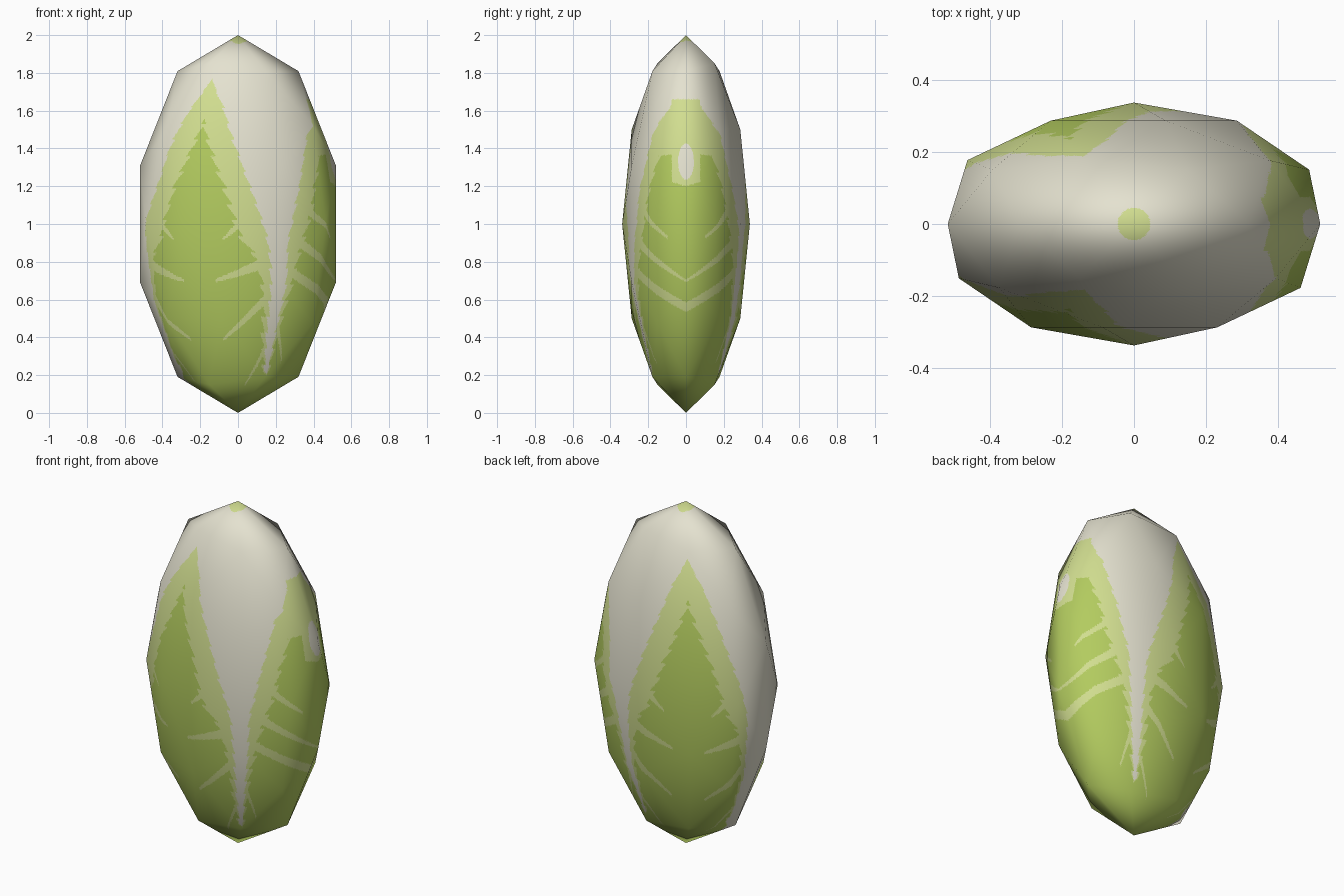
import bpy, bmesh, math
from mathutils import Matrix, Vector

if "Cube" in bpy.data.objects:
    bpy.data.objects.remove(bpy.data.objects["Cube"])

A, B = 0.545, 0.338          # half width and half depth; half height is 1


def material(name, rgb):
    m = bpy.data.materials.new(name)
    m.diffuse_color = (*rgb, 1)
    m.use_nodes = True
    m.node_tree.nodes["Principled BSDF"].inputs["Base Color"].default_value = m.diffuse_color
    return m


def interp(table, z):
    """Linear lookup in (z, value) pairs sorted by falling z."""
    if z >= table[0][0]:
        return table[0][1]
    for (z0, v0), (z1, v1) in zip(table, table[1:]):
        if z >= z1:
            return v0 + (v1 - v0) * (z0 - z) / (z0 - z1)
    return table[-1][1]


# Leaf outlines: half angle in degrees around the body at each height
SIDE_RIM = [(1.80, -3), (1.7, 7), (1.6, 15), (1.35, 26), (1.2, 32), (1.05, 38),
            (0.94, 42), (0.84, 44), (0.6, 46), (0.4, 47), (0.22, 50), (0.12, 66)]
SIDE_CORE = [(1.60, -3), (1.4, 7), (1.21, 16), (1.05, 22), (0.92, 27),
             (0.81, 37), (0.6, 42), (0.4, 44), (0.22, 49), (0.12, 66)]
END_RIM = [(1.67, -2), (1.655, 13), (1.6, 23), (1.47, 38), (1.32, 45), (1.18, 51),
           (1.0, 56), (0.9, 59), (0.4, 61), (0.22, 62), (0.12, 66)]
END_CORE = [(1.375, -2), (1.36, 28), (1.2, 37), (1.0, 44), (0.8, 52),
            (0.6, 57), (0.4, 59), (0.22, 61), (0.12, 66)]

# Veins: start angle, start z, end angle, end z, start and end half thickness
SIDE_VEINS = [(31, 1.06, 16, 0.92, .035, .006), (44, 0.81, 11, 0.70, .035, .008),
              (48, 0.65, 14, 0.39, .035, .008), (49, 0.37, 34, 0.15, .03, .008)]
END_VEINS = [(54, 1.14, 18, 0.93, .03, .008), (60, 0.95, 0, 0.70, .032, .006),
             (62, 0.77, 0, 0.56, .026, .026), (62, 0.50, 48, 0.27, .03, .008)]


def on_vein(d, z, veins):
    for d0, z0, d1, z1, w0, w1 in veins:
        t = (d0 - d) / (d0 - d1)
        if 0 <= t <= 1:
            mid = z0 + (z1 - z0) * (t + 0.25 * t * (1 - t))
            if abs(z - mid) < w0 + (w1 - w0) * t:
                return True
    return False


def colour_index(p):
    """0 pale stalk, 1 light green rim, 2 green leaf."""
    x, y, z = p
    if z > 1.9:
        return 1 if math.hypot(x, y) < 0.045 else 0
    if z < 0.13:
        return 2
    az = abs(math.degrees(math.atan2(y / B, x / A)))   # mirrored front to back
    end = az < 62
    if end:
        d, rim, core, veins = az, END_RIM, END_CORE, END_VEINS
        # pale notch and light pocket in the end leaf
        if (y / 0.042) ** 2 + ((z - 1.33) / 0.095) ** 2 < 1:
            return 0
        if abs(y) < 0.075 and z > 1.2 + 0.3 * abs(y):
            return 1 if z < 1.66 else 0
    else:
        d, rim, core, veins = abs(az - 115), SIDE_RIM, SIDE_CORE, SIDE_VEINS
    tooth = 3.5 * (0.5 - (z / 0.085) % 1) if 0.2 < z < 1.7 else 0
    if d > interp(rim, z) + tooth * 0.6:
        return 0
    if d > interp(core, z) + tooth or on_vein(d, z, veins):
        return 1
    return 2


# Body: coarse icosphere stretched to an oval, faces cut flat for the leaf pattern
bm = bmesh.new()
bmesh.ops.create_icosphere(bm, subdivisions=2, radius=1)
bm.transform(Matrix.Translation((0, 0, 1)) @ Matrix.Diagonal((A, B, 1, 1))
             @ Matrix.Rotation(-math.pi / 2, 4, 'X'))
for cuts in (2, 3, 3):
    bmesh.ops.subdivide_edges(bm, edges=bm.edges[:], cuts=cuts, use_grid_fill=True)
for f in bm.faces:
    f.material_index = colour_index(f.calc_center_median())
    f.smooth = True
mesh = bpy.data.meshes.new("cabbage_head")
bm.to_mesh(mesh)
bm.free()

for name, rgb in (("pale stalk", (0.78, 0.76, 0.63)),
                  ("light green rim", (0.64, 0.73, 0.28)),
                  ("leaf green", (0.45, 0.60, 0.115))):
    mesh.materials.append(material(name, rgb))

# Smooth shading across the coarse facets
mesh.normals_split_custom_set_from_vertices(
    [Vector((v.co.x / A ** 2, v.co.y / B ** 2, v.co.z - 1)).normalized()
     for v in mesh.vertices])
body = bpy.data.objects.new("cabbage_head", mesh)
bpy.context.collection.objects.link(body)
